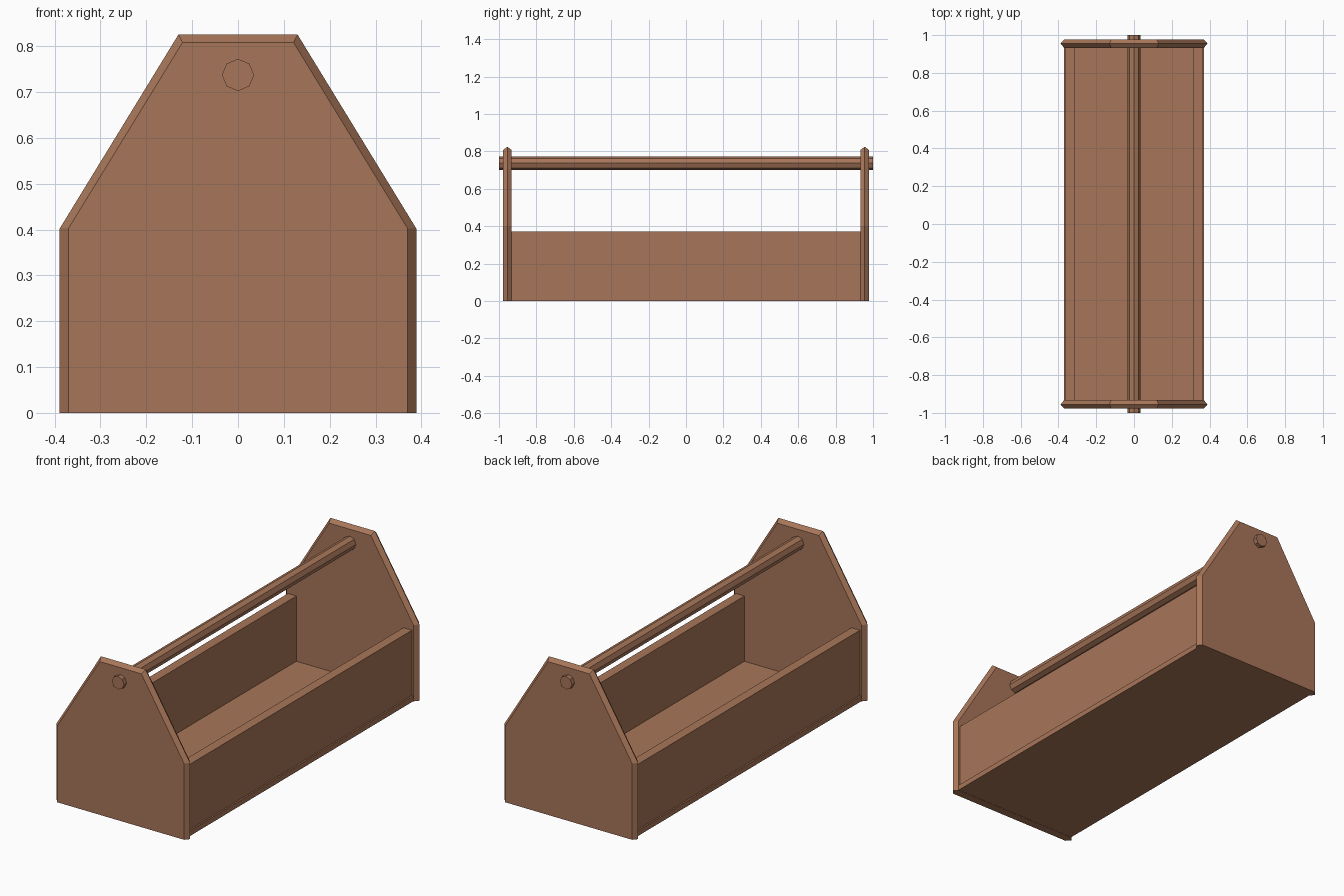
import bpy, bmesh, math
from mathutils import Matrix, Vector

if "Cube" in bpy.data.objects:
    bpy.data.objects.remove(bpy.data.objects["Cube"])

wood = bpy.data.materials.new("brown wood")
wood.diffuse_color = (0.39, 0.18, 0.10, 1)
wood.use_nodes = True
wood.node_tree.nodes["Principled BSDF"].inputs["Base Color"].default_value = wood.diffuse_color


def finish(bm, name):
    bmesh.ops.recalc_face_normals(bm, faces=bm.faces)
    me = bpy.data.meshes.new(name)
    bm.to_mesh(me)
    bm.free()
    me.materials.append(wood)
    ob = bpy.data.objects.new(name, me)
    bpy.context.collection.objects.link(ob)
    return ob


def board(name, x0, x1, y0, y1, z0, z1):
    bm = bmesh.new()
    size = Vector((x1 - x0, y1 - y0, z1 - z0))
    mid = Vector((x0 + x1, y0 + y1, z0 + z1)) / 2
    bmesh.ops.create_cube(bm, size=1, matrix=Matrix.Translation(mid) @ Matrix.Diagonal(size.to_4d()))
    return finish(bm, name)


def end_panel(name, y):
    # three rings: flat faces front and back, wider ridge in the middle
    bm = bmesh.new()
    inner = [(0.37, 0), (0.37, 0.402), (0.121, 0.808)]
    outer = [(0.389, 0), (0.389, 0.402), (0.13, 0.825)]
    rings = []
    for half, dy in ((inner, -0.0225), (outer, 0), (inner, 0.0225)):
        pts = half + [(-x, z) for x, z in reversed(half)]
        rings.append([bm.verts.new((x, y + dy, z)) for x, z in pts])
    for a, b in zip(rings, rings[1:]):
        for i in range(6):
            j = (i + 1) % 6
            bm.faces.new((a[i], a[j], b[j], b[i]))
    bm.faces.new(rings[0])
    bm.faces.new(rings[2])
    return finish(bm, name)


# End panels
end_panel("front_end_panel", -0.955)
end_panel("back_end_panel", 0.955)

# Tray
board("bottom_board", -0.37, 0.37, -0.94, 0.94, 0.001, 0.029)
board("left_side_board", -0.362, -0.312, -0.94, 0.94, 0.029, 0.373)
board("right_side_board", 0.312, 0.362, -0.94, 0.94, 0.029, 0.373)

# Octagonal handle rod
bm = bmesh.new()
bmesh.ops.create_cone(bm, cap_ends=True, segments=8, radius1=0.035, radius2=0.035, depth=2,
                      matrix=Matrix.Translation((0, 0, 0.737)) @ Matrix.Rotation(math.pi / 2, 4, 'X'))
finish(bm, "handle_rod")
